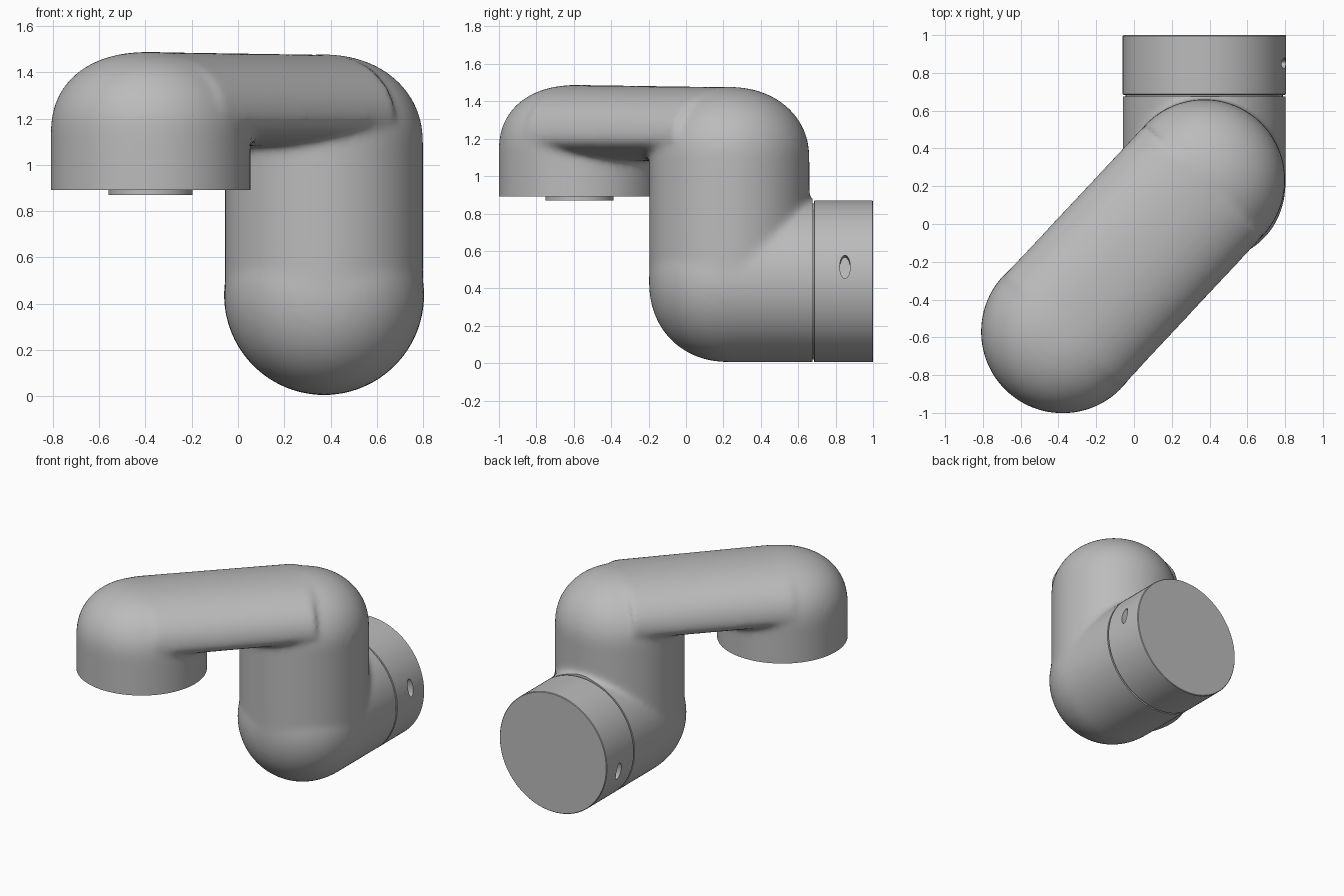
import bpy, bmesh
from math import sin, cos, pi, copysign, radians
from mathutils import Matrix, Vector

cube = bpy.data.objects.get("Cube")
if cube:
    bpy.data.objects.remove(cube, do_unlink=True)

GREY = (0.5, 0.5, 0.5, 1)
metal = bpy.data.materials.new("plain grey")
metal.use_nodes = True
metal.diffuse_color = GREY
metal.node_tree.nodes["Principled BSDF"].inputs["Base Color"].default_value = GREY

SEGS = 96
R = 0.432
FRONT = Vector((-0.378, -0.57, 0))    # axis of the front socket
COLUMN = Vector((0.372, 0.232, 0))    # axis of the rear column
AXIS_Z = 0.437                        # height of the rear outlet axis
LAY = Matrix.Rotation(radians(-90), 4, 'X')   # turns +z into +y


def loft(bm, rings):
    """Closed skin through a series of equal rings."""
    loops = [[bm.verts.new(p) for p in ring] for ring in rings]
    for a, b in zip(loops, loops[1:]):
        for i in range(len(a)):
            j = (i + 1) % len(a)
            bm.faces.new((a[i], a[j], b[j], b[i]))
    bm.faces.new(loops[0])
    bm.faces.new(loops[-1])


def revolve(bm, profile, matrix):
    loft(bm, [[matrix @ Vector((r * cos(2 * pi * i / SEGS), r * sin(2 * pi * i / SEGS), h))
               for i in range(SEGS)] for r, h in profile])


def domed(radius, base, start, top, power):
    """Profile of a post whose end is a soft superelliptic dome."""
    steps = [i / 24 * pi / 2 for i in range(24)] + [pi / 2 - 0.01]
    return [(radius, base)] + [(radius * cos(t) ** (2 / power),
                                start + (top - start) * sin(t) ** (2 / power)) for t in steps]


def finish(name, bm):
    bmesh.ops.recalc_face_normals(bm, faces=bm.faces[:])
    mesh = bpy.data.meshes.new(name)
    bm.to_mesh(mesh)
    bm.free()
    mesh.materials.append(metal)
    obj = bpy.data.objects.new(name, mesh)
    bpy.context.collection.objects.link(obj)
    return obj


def turned(name, profile, matrix):
    bm = bmesh.new()
    revolve(bm, profile, matrix)
    return finish(name, bm)


def select(obj):
    bpy.ops.object.select_all(action='DESELECT')
    obj.select_set(True)
    bpy.context.view_layer.objects.active = obj


def apply(obj, kind, **settings):
    mod = obj.modifiers.new(kind.title(), kind)
    for key, value in settings.items():
        setattr(mod, key, value)
    select(obj)
    bpy.ops.object.modifier_apply(modifier=mod.name)


def cut(obj, cutter):
    cutter.hide_render = True
    apply(obj, 'BOOLEAN', operation='DIFFERENCE', object=cutter, solver='EXACT')
    bpy.data.objects.remove(cutter, do_unlink=True)


def smooth(obj, angle=35):
    select(obj)
    bpy.ops.object.shade_smooth_by_angle(angle=radians(angle))


# Body volumes: front socket, column, rear outlet
bm = bmesh.new()
outlet_axis = Matrix.Translation((COLUMN.x, 0, AXIS_Z)) @ LAY
revolve(bm, domed(R, 0.8, 1.13, 1.488, 2.3), Matrix.Translation(FRONT))
revolve(bm, domed(R - 0.004, AXIS_Z, 1.1, 1.477, 2.1), Matrix.Translation(COLUMN))
revolve(bm, [(r, -h) for r, h in domed(R, -0.78, -COLUMN.y, 0.198, 2.15)], outlet_axis)

# Bridge: rounded oval section between the two vertical axes
along = (COLUMN - FRONT).normalized()
side = Vector((along.y, -along.x, 0))


def section(origin, top):
    ring = []
    for i in range(SEGS):
        t = 2 * pi * i / SEGS
        c, s = cos(t), sin(t)
        power = 2.2 if s > 0 else 2.0
        wide = copysign(abs(c) ** (2 / power), c) * (R - 0.002)
        high = abs(s) ** (2 / power) * (top - 1.2 if s > 0 else -0.12)
        ring.append(origin + side * wide + Vector((0, 0, 1.2 + high)))
    return ring


loft(bm, [section(FRONT, 1.487), section(COLUMN, 1.475)])
body = finish("body", bm)

# Blend the volumes into one skin with soft fillets
apply(body, 'REMESH', mode='VOXEL', voxel_size=0.018)
apply(body, 'SMOOTH', factor=0.5, iterations=14)

# Trim the socket mouth and the outlet end flat
cut(body, turned("socket_trim", [(0.55, 0.6), (0.55, 0.89)], Matrix.Translation(FRONT)))
cut(body, turned("outlet_trim", [(0.6, 0.676), (0.6, 1.1)], outlet_axis))
smooth(body)

# Thin seam and end collar
seam = turned("seam", [(R - 0.015, 0.6), (R - 0.015, 0.7)], outlet_axis)
smooth(seam)
collar = turned("end_collar", [(R - 0.004, 0.684), (R, 0.688), (R, 0.996), (R - 0.004, 1)],
                outlet_axis)

# Opposite oval pin holes, tilted around the collar
for turn in (0, pi):
    place = (Matrix.Translation((COLUMN.x, 0.85, AXIS_Z))
             @ Matrix.Rotation(turn - radians(10.5), 4, 'Y')
             @ Matrix.Rotation(pi / 2, 4, 'Y')
             @ Matrix.Diagonal((0.063, 0.028, 1, 1)))
    cut(collar, turned("pin_cutter", [(1, R - 0.07), (1, R + 0.1)], place))
smooth(collar)

# Low boss under the socket
boss = turned("socket_boss", [(0.182, 0.87), (0.182, 0.9)], Matrix.Translation(FRONT))
smooth(boss)
